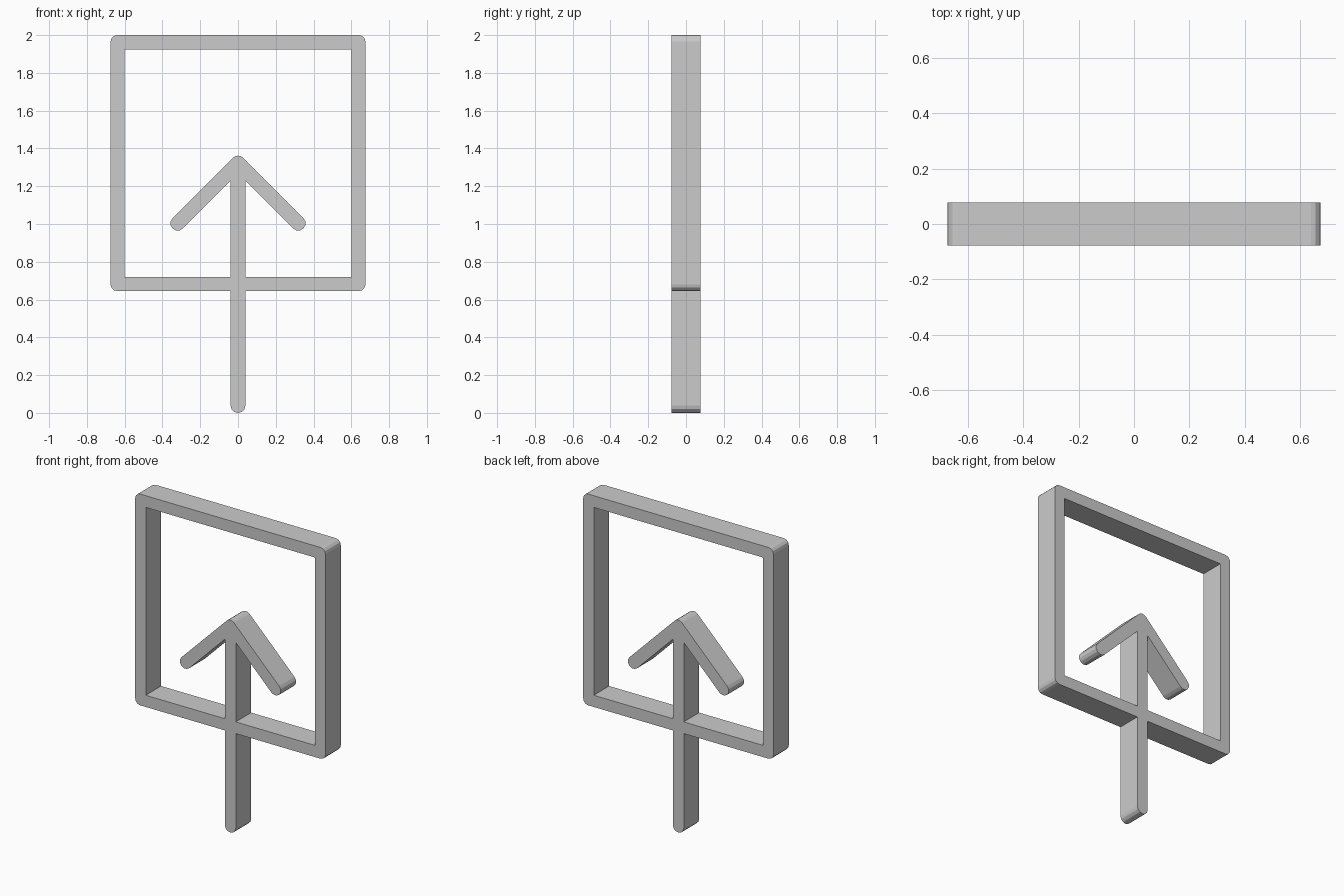
import bpy, bmesh
from math import sin, cos, radians, sqrt

cube = bpy.data.objects.get("Cube")
if cube:
    bpy.data.objects.remove(cube, do_unlink=True)

grey = bpy.data.materials.new("light grey")
grey.use_nodes = True
grey.diffuse_color = (0.6, 0.6, 0.6, 1)
grey.node_tree.nodes["Principled BSDF"].inputs["Base Color"].default_value = (0.6, 0.6, 0.6, 1)

HALF_DEPTH = 0.078
R = 0.039                        # half thickness of the arrow strokes
HALF_W, BOTTOM, TOP = 0.675, 0.645, 2.0
BAR = 0.075                      # thickness of the frame bars
CORNER = 0.035                   # frame corner radius


def arc(cx, cz, r, start, end, steps):
    angles = [radians(start + (end - start) * i / steps) for i in range(steps + 1)]
    return [(cx + r * cos(a), cz + r * sin(a)) for a in angles]


def mirrored(points):
    """Left-hand copy in reverse order, without points on the centre line."""
    return [(-x, z) for x, z in reversed(points) if x > 1e-5]


def slab(name, outline):
    """Extrude an x-z outline through the depth of the sign."""
    bm = bmesh.new()
    face = bm.faces.new([bm.verts.new((x, -HALF_DEPTH, z)) for x, z in outline])
    extruded = bmesh.ops.extrude_face_region(bm, geom=[face], use_keep_orig=True)
    moved = [g for g in extruded["geom"] if isinstance(g, bmesh.types.BMVert)]
    bmesh.ops.translate(bm, verts=moved, vec=(0, 2 * HALF_DEPTH, 0))
    bmesh.ops.recalc_face_normals(bm, faces=bm.faces)
    mesh = bpy.data.meshes.new(name)
    bm.to_mesh(mesh)
    bm.free()
    mesh.materials.append(grey)
    obj = bpy.data.objects.new(name, mesh)
    bpy.context.collection.objects.link(obj)
    return obj


# Square frame, open at the bottom where the arrow stem passes through
cx = HALF_W - CORNER
outer = [(R, BOTTOM)]
outer += arc(cx, BOTTOM + CORNER, CORNER, -90, 0, 3)
outer += arc(cx, TOP - CORNER, CORNER, 0, 90, 3)
inner = [(HALF_W - BAR, TOP - BAR), (HALF_W - BAR, BOTTOM + BAR), (R, BOTTOM + BAR)]
slab("square_frame", outer + mirrored(outer) + mirrored(inner) + inner)

# Upward arrow with rounded stroke ends
apex, reach = 1.323, 0.319
half = arc(0, R, R, -90, 0, 3)
half.append((R, apex - R - R * sqrt(2)))
half += arc(reach, apex - reach, R, -135, 45, 6)
half += arc(0, apex, R, 45, 90, 2)
slab("up_arrow", half + mirrored(half))
